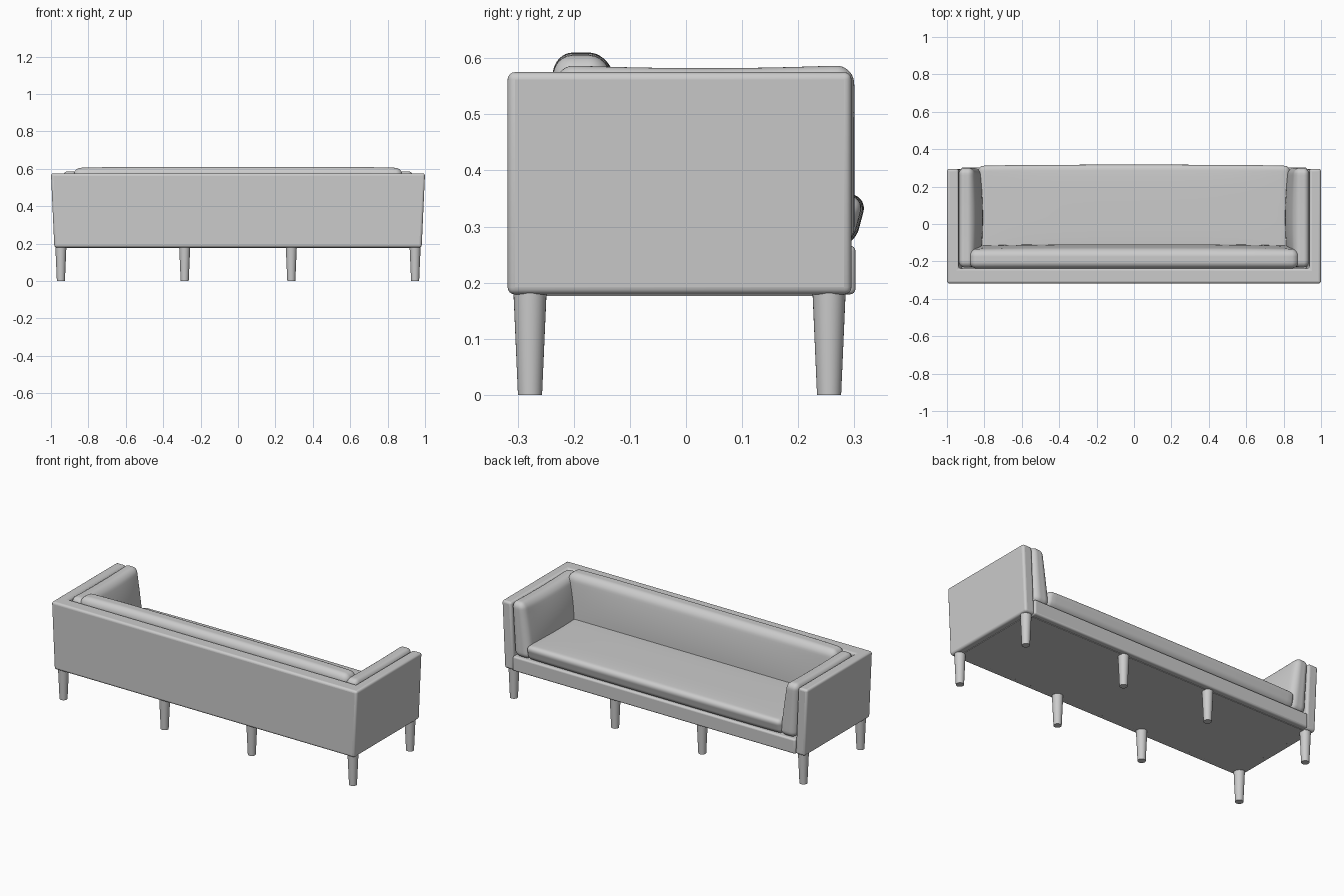
import bpy, bmesh
from mathutils import Vector

if "Cube" in bpy.data.objects:
    bpy.data.objects.remove(bpy.data.objects["Cube"])


def finish(name, bm, bevel=0.0):
    bmesh.ops.recalc_face_normals(bm, faces=bm.faces)
    me = bpy.data.meshes.new(name)
    bm.to_mesh(me)
    bm.free()
    ob = bpy.data.objects.new(name, me)
    bpy.context.collection.objects.link(ob)
    if bevel:
        m = ob.modifiers.new("round_edges", "BEVEL")
        m.width = bevel
        m.segments = 4
        m.limit_method = "ANGLE"
    bpy.ops.object.select_all(action="DESELECT")
    ob.select_set(True)
    bpy.context.view_layer.objects.active = ob
    bpy.ops.object.shade_smooth_by_angle(angle=0.7)
    return ob


def box(name, lo, hi, bevel=0.0):
    bm = bmesh.new()
    bmesh.ops.create_cube(bm, size=1)
    lo, hi = Vector(lo), Vector(hi)
    for v in bm.verts:
        v.co = (lo + hi) / 2 + v.co * (hi - lo)
    return finish(name, bm, bevel)


def cushion(name, lo, hi, r, shape):
    """Rounded box from a gridded cube; shape(p, u) then puffs or leans it."""
    bm = bmesh.new()
    bmesh.ops.create_cube(bm, size=2)
    bmesh.ops.subdivide_edges(bm, edges=bm.edges[:], cuts=23, use_grid_fill=True)
    lo, hi = Vector(lo), Vector(hi)
    mid, half = (lo + hi) / 2, (hi - lo) / 2
    for v in bm.verts:
        p, core = Vector(), Vector()
        for i in range(3):
            t, s = abs(v.co[i]), (1 if v.co[i] > 0 else -1)
            flat = half[i] - r
            p[i] = s * (t / 0.6 * flat if t < 0.6 else flat + (t - 0.6) / 0.4 * r)
            core[i] = max(-flat, min(flat, p[i]))
        p = core + (p - core).normalized() * r
        u = Vector([p[i] / half[i] for i in range(3)])
        v.co = mid + shape(p, u)
    return finish(name, bm)


# U-shaped frame: back and arm walls, flaring slightly towards the top
bm = bmesh.new()
outline = [(-1, -.318), (1, -.318), (1, .295), (.938, .295),
           (.938, -.238), (-.938, -.238), (-.938, .295), (-1, .295)]
face = bm.faces.new([bm.verts.new((x - (.018 if x > 0 else -.018), y, .179)) for x, y in outline])
ext = bmesh.ops.extrude_face_region(bm, geom=[face])
for v in [g for g in ext["geom"] if isinstance(g, bmesh.types.BMVert)]:
    v.co.z = .575
    v.co.x += .018 if v.co.x > 0 else -.018
finish("back_and_arm_frame", bm, .013)

# Seat platform with front rail, and the dust cover below
box("seat_platform", (-.925, -.30, .179), (.925, .302, .266), .01)
box("underside_panel", (-.945, -.285, .176), (.945, .27, .19), .002)


# Seat cushion: crowned top, front edge bulging forward near the top
def seat_shape(p, u):
    crown = (1 - u.x ** 4) * (1 - u.y ** 4)
    p.z += .008 * crown * max(0, u.z)
    if u.y > 0:
        p.y += u.y * (.012 * u.z + .006 * (1 - u.x ** 4))
    return p


cushion("seat_cushion", (-.835, -.17, .265), (.835, .306, .355), .03, seat_shape)


# Back cushion: thicker at the bottom, leaning back, softly puffed front
def back_shape(p, u):
    front = (u.y + 1) / 2
    p.y += front * (-.012 * u.z + .014 * (1 - u.x ** 4) * (1 - u.z ** 2))
    p.z += .006 * max(0, u.z) * (1 - u.x ** 6)
    return p


cushion("back_cushion", (-.88, -.238, .265), (.88, -.125, .604), .04, back_shape)


# Arm cushions: follow the flare of the arms, puffed on the inner face
for side, label in ((1, "right"), (-1, "left")):
    def arm_shape(p, u):
        inner = (1 - side * u.x) / 2
        p.x += side * (.009 * u.z + inner * (.014 * u.z
                       - .022 * (1 - u.y ** 2) * (1 - u.z ** 2)))
        p.z += .006 * max(0, u.z) * (u.y ** 2 - .3)
        return p

    xs = sorted((side * .836, side * .929))
    cushion(label + "_arm_cushion", (xs[0], -.232, .265), (xs[1], .300, .584), .034, arm_shape)

# Eight tapered round legs
for y, row in ((-.278, "back"), (.255, "front")):
    for i, x in enumerate((-.947, -.285, .285, .947)):
        bm = bmesh.new()
        bmesh.ops.create_cone(bm, cap_ends=True, segments=32, radius1=.0215, radius2=.0295, depth=.182)
        bmesh.ops.translate(bm, verts=bm.verts, vec=(x, y, .091))
        finish(f"{row}_leg_{i + 1}", bm)
